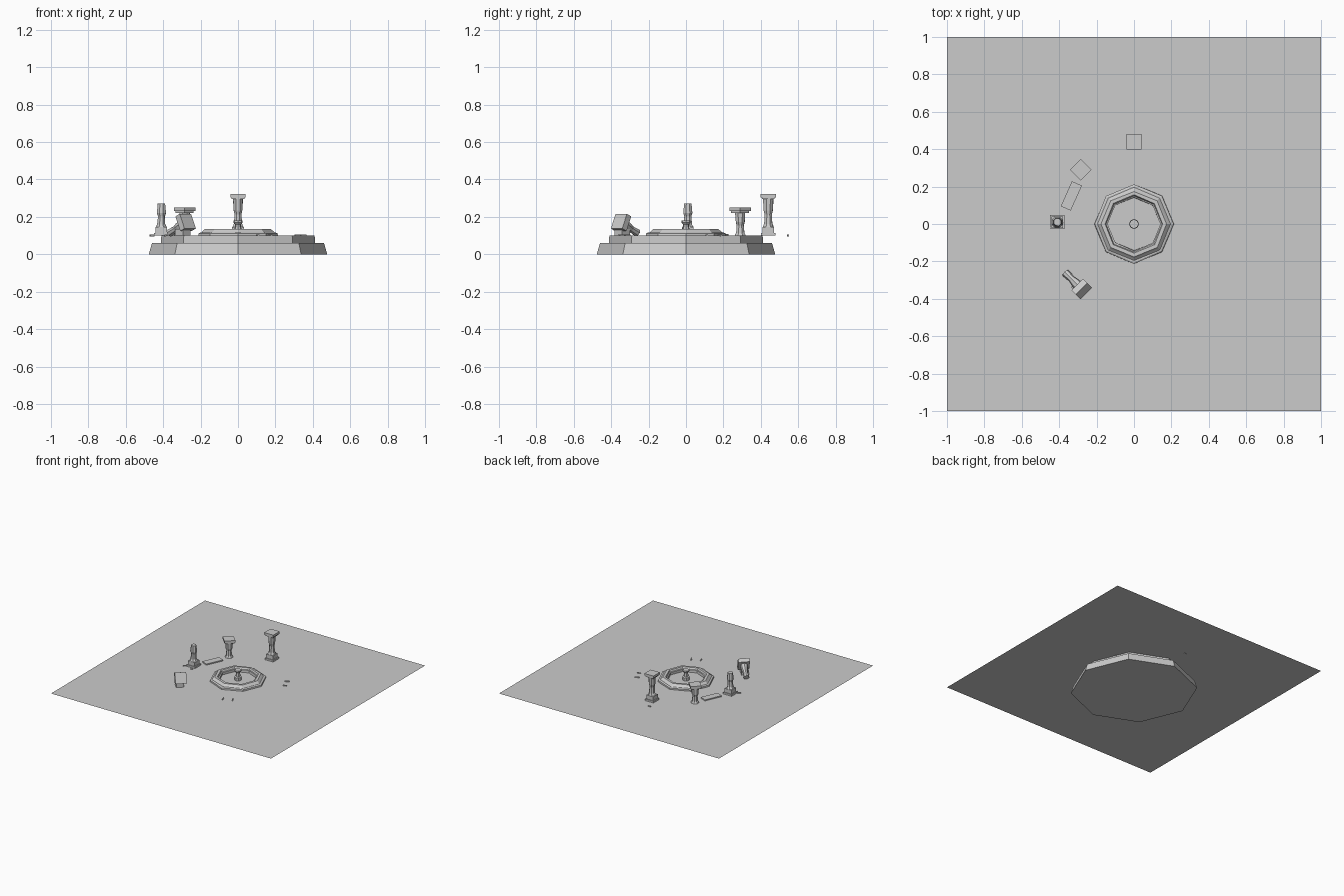
import bpy, bmesh, math, random
from mathutils import Matrix, Vector

if "Cube" in bpy.data.objects:
    bpy.data.objects.remove(bpy.data.objects["Cube"])

random.seed(4)
Z0 = 0.1  # ground level


def lathe(name, profile, sides=8, turn=0.0, mat=None, closed=False, jitter=0.0):
    """Revolve (radius, z) points into a faceted solid."""
    bm = bmesh.new()
    rings = []
    for r, z in profile:
        ring = []
        for i in range(sides):
            a = turn + 2 * math.pi * i / sides
            k = r * (1 + random.uniform(-jitter, jitter))
            ring.append(bm.verts.new((k * math.cos(a), k * math.sin(a), z)))
        rings.append(ring)
    pairs = list(zip(rings, rings[1:]))
    if closed:
        pairs.append((rings[-1], rings[0]))
    else:
        bm.faces.new(rings[0])
        bm.faces.new(rings[-1])
    for a, b in pairs:
        for i in range(sides):
            j = (i + 1) % sides
            bm.faces.new((a[i], a[j], b[j], b[i]))
    bmesh.ops.recalc_face_normals(bm, faces=bm.faces)
    me = bpy.data.meshes.new(name)
    bm.to_mesh(me)
    bm.free()
    ob = bpy.data.objects.new(name, me)
    bpy.context.collection.objects.link(ob)
    if mat:
        ob.matrix_world = mat
    return ob


def block(name, mat, hx, hy, z0, z1):
    """Box with half sizes hx, hy from z0 to z1 in the given frame."""
    q = math.sqrt(2)
    s = Matrix.Diagonal((hx, hy, 1, 1))
    return lathe(name, [(q, z0), (q, z1)], 4, math.pi / 4, mat @ s)


def place(x, y, z=Z0, deg=0):
    return Matrix.Translation((x, y, z)) @ Matrix.Rotation(math.radians(deg), 4, 'Z')


def column(name, mat, height, base=True, cap=True):
    """Square plinth, worn octagonal shaft and square slab capital."""
    start = 0.0
    if base:
        block(name + "_plinth", mat, 0.038, 0.038, 0, 0.014)
        block(name + "_pedestal", mat, 0.031, 0.031, 0.014, 0.045)
        start = 0.045
    top = height - (0.028 if cap else 0)
    h = top - start
    r = 0.029 if cap else 0.021
    lathe(name + "_shaft", [(0.031, start), (0.023, start + h * 0.12),
          (0.020, start + h * 0.45), (0.026, start + h * 0.6), (r, top)],
          8, math.pi / 8, mat, jitter=0.06)
    if cap:
        block(name + "_capital_neck", mat, 0.034, 0.034, height - 0.028, height - 0.018)
        block(name + "_capital", mat, 0.041, 0.041, height - 0.018, height)


# flat ground sheet
bpy.ops.mesh.primitive_plane_add(size=2, location=(0, 0, Z0))
bpy.context.object.name = "ground_sheet"

# stepped octagonal platform, mostly under the sheet
lathe("platform_lower", [(0.477, 0), (0.46, 0.06)])
lathe("platform_upper", [(0.412, 0.06), (0.41, Z0 - 0.0005)])

# fountain basin with stepped rim and central spout
lathe("fountain_basin", [(0.212, 0.09), (0.212, 0.112), (0.203, 0.116), (0.196, 0.116),
      (0.185, 0.126), (0.175, 0.135), (0.155, 0.135), (0.15, 0.122),
      (0.142, 0.12), (0.142, 0.09)], closed=True, jitter=0.012)
lathe("fountain_spout", [(0.027, Z0), (0.027, 0.125), (0.018, 0.13), (0.016, 0.16),
      (0.025, 0.17), (0.025, 0.18)])

# standing columns
column("back_column", place(0, 0.44), 0.223)
column("left_column", place(-0.41, 0.01), 0.172, cap=False)
column("back_left_column", place(-0.285, 0.29, Z0, 45), 0.15, base=False)

# toppled column with tilted capital
axis = Vector((0.105, -0.105, 0.068))
tilt = axis.to_track_quat('Z', 'Y').to_matrix().to_4x4()
fallen = Matrix.Translation((-0.365, -0.262, 0.115)) @ tilt
lathe("fallen_shaft", [(0.022, 0), (0.019, 0.05), (0.025, 0.08), (0.029, 0.125)],
      8, 0, fallen, jitter=0.06)
block("fallen_capital", fallen, 0.043, 0.043, 0.115, 0.15)
block("fallen_support", place(-0.295, -0.34, Z0, -45), 0.03, 0.028, 0, 0.035)

# slab lying between the left columns
block("fallen_slab", place(-0.335, 0.15, Z0, 66), 0.073, 0.029, -0.01, 0.009)

# scattered chips: x, y, z, half length, angle
for i, (x, y, z, h, a) in enumerate([
        (0.32, 0.18, 0.1, 0.018, 28), (0.35, 0.11, 0.1, 0.015, 12),
        (0.105, -0.345, 0.1, 0.018, -72), (0.172, -0.315, 0.1, 0.018, -62),
        (-0.05, 0.545, 0.1, 0.011, 5), (-0.46, -0.03, 0.1, 0.015, 40),
        (-0.385, -0.05, 0.1, 0.008, 15)]):
    block(f"stone_chip_{i + 1}", place(x, y, z, a), h, 0.004, -0.004, 0.006)
